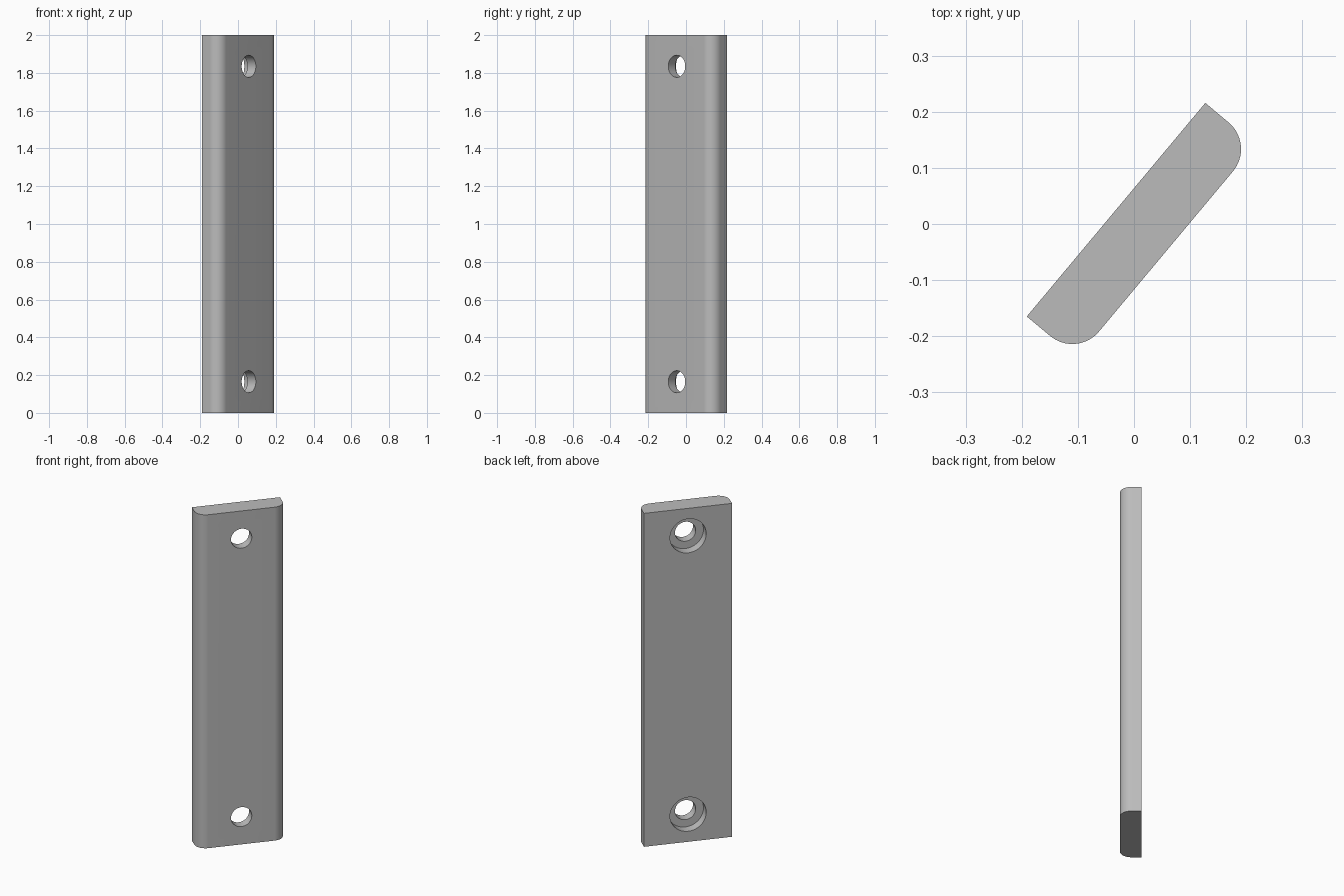
import bpy, bmesh
from math import sin, cos, pi, radians
from mathutils import Matrix

cube = bpy.data.objects.get("Cube")
if cube:
    bpy.data.objects.remove(cube, do_unlink=True)

WIDTH, THICK, HEIGHT, ROUND = 0.496, 0.116, 2.0, 0.062
HOLE_R, BORE_R, BORE_DEPTH = 0.0585, 0.102, 0.058
HOLE_INSET = 0.165
ARC_STEPS = 16

# One plain grey material
grey = bpy.data.materials.new("plain_grey")
grey.use_nodes = True
colour = (0.5, 0.5, 0.5, 1)
grey.diffuse_color = colour
grey.node_tree.nodes["Principled BSDF"].inputs["Base Color"].default_value = colour


def make_object(name, bm):
    bmesh.ops.recalc_face_normals(bm, faces=bm.faces[:])
    mesh = bpy.data.meshes.new(name)
    bm.to_mesh(mesh)
    bm.free()
    mesh.materials.append(grey)
    obj = bpy.data.objects.new(name, mesh)
    bpy.context.collection.objects.link(obj)
    return obj


def cutter(name, radius, y_min, y_max, z):
    """Cylinder lying along the thickness of the plate."""
    bm = bmesh.new()
    place = Matrix.Translation((0, (y_min + y_max) / 2, z)) @ Matrix.Rotation(pi / 2, 4, 'X')
    bmesh.ops.create_cone(bm, cap_ends=True, segments=64, radius1=radius,
                          radius2=radius, depth=y_max - y_min, matrix=place)
    obj = make_object(name, bm)
    obj.hide_render = True
    return obj


# Plate: square back corners, rounded front corners, extruded upward
half = WIDTH / 2
profile = [(half, 0), (-half, 0)]
for side, start in ((-1, pi), (1, 1.5 * pi)):
    for i in range(ARC_STEPS + 1):
        a = start + i / ARC_STEPS * pi / 2
        profile.append((side * (half - ROUND) + ROUND * cos(a),
                        ROUND - THICK + ROUND * sin(a)))
bm = bmesh.new()
base = bm.faces.new([bm.verts.new((x, y, 0)) for x, y in profile])
top = bmesh.ops.extrude_face_region(bm, geom=[base])
bmesh.ops.translate(bm, vec=(0, 0, HEIGHT),
                    verts=[v for v in top["geom"] if isinstance(v, bmesh.types.BMVert)])
plate = make_object("mounting_plate", bm)

# Screw holes, each with a wider recess at the back
cutters = []
for label, z in (("lower", HOLE_INSET), ("upper", HEIGHT - HOLE_INSET)):
    cutters.append(cutter(label + "_hole_cutter", HOLE_R, -2 * THICK, THICK, z))
    cutters.append(cutter(label + "_recess_cutter", BORE_R, -BORE_DEPTH, THICK, z))

bpy.ops.object.select_all(action='DESELECT')
plate.select_set(True)
bpy.context.view_layer.objects.active = plate
for c in cutters:
    mod = plate.modifiers.new(c.name, 'BOOLEAN')
    mod.operation = 'DIFFERENCE'
    mod.solver = 'EXACT'
    mod.object = c
    bpy.ops.object.modifier_apply(modifier=mod.name)
    bpy.data.objects.remove(c, do_unlink=True)
bpy.ops.object.shade_smooth_by_angle(angle=radians(30))

# Turn the plate to its slanted heading
plate.rotation_euler.z = radians(50.1)
plate.location = (-0.032, 0.0255, 0)
